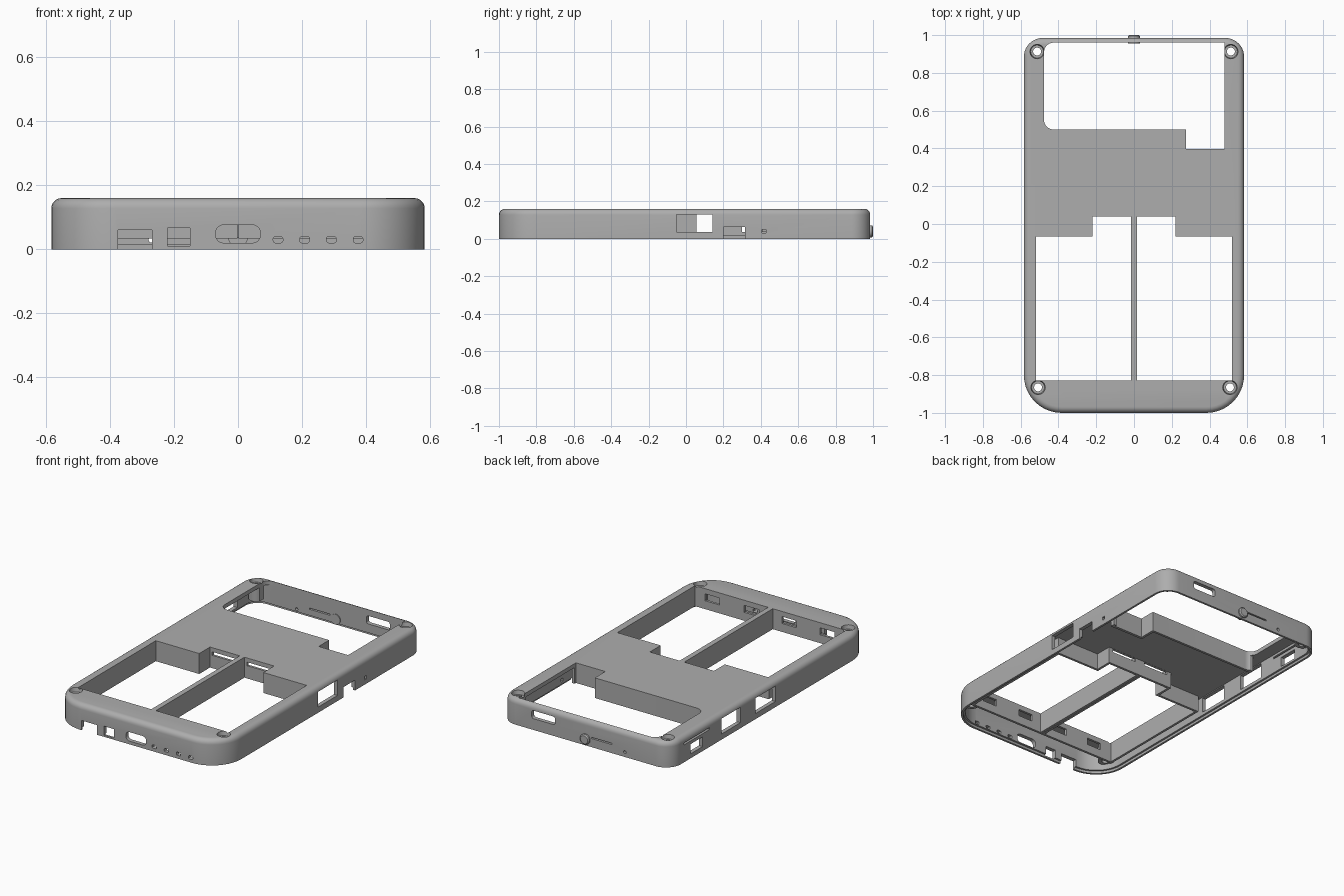
import bpy, bmesh, math
from mathutils import Matrix, Vector

cube = bpy.data.objects.get("Cube")
if cube:
    bpy.data.objects.remove(cube, do_unlink=True)

grey = bpy.data.materials.new("mid_grey")
grey.use_nodes = True
tone = (0.42, 0.42, 0.42, 1)
grey.diffuse_color = tone
grey.node_tree.nodes["Principled BSDF"].inputs["Base Color"].default_value = tone


def outline(x0, x1, y0, y1, radii, steps=10):
    """Rectangle outline; radii run front-left, front-right, back-right, back-left."""
    corners = [(x0, y0, 1, 1), (x1, y0, -1, 1), (x1, y1, -1, -1), (x0, y1, 1, -1)]
    pts = []
    for i, ((cx, cy, sx, sy), r) in enumerate(zip(corners, radii)):
        if r <= 0:
            pts.append((cx, cy))
            continue
        for k in range(steps + 1):
            a = math.pi + (i + k / steps) * math.pi / 2
            pts.append((cx + sx * r + r * math.cos(a), cy + sy * r + r * math.sin(a)))
    return pts


def loft(bm, rings, matrix=Matrix.Identity(4)):
    """Closed solid through rings of (points, height)."""
    loops = [[bm.verts.new(matrix @ Vector((x, y, z))) for x, y in pts] for pts, z in rings]
    n = len(loops[0])
    bm.faces.new(loops[0][::-1])
    bm.faces.new(loops[-1])
    for a, b in zip(loops, loops[1:]):
        for i in range(n):
            j = (i + 1) % n
            bm.faces.new((a[i], a[j], b[j], b[i]))


def box(bm, x0, x1, y0, y1, z0, z1):
    pts = outline(x0, x1, y0, y1, [0] * 4)
    loft(bm, [(pts, z0), (pts, z1)])


def rod(bm, x, y, r0, r1, z0, z1, matrix=Matrix.Identity(4)):
    ring = lambda r: [(x + r * math.cos(k * math.pi / 12), y + r * math.sin(k * math.pi / 12))
                      for k in range(24)]
    loft(bm, [(ring(r0), z0), (ring(r1), z1)], matrix)


def make(name, bm):
    bmesh.ops.recalc_face_normals(bm, faces=bm.faces)
    mesh = bpy.data.meshes.new(name)
    bm.to_mesh(mesh)
    bm.free()
    mesh.materials.append(grey)
    ob = bpy.data.objects.new(name, mesh)
    bpy.context.collection.objects.link(ob)
    return ob


def combine(target, bm, operation):
    tool = make("tool", bm)
    tool.hide_render = True
    mod = target.modifiers.new("combine", 'BOOLEAN')
    mod.operation, mod.object, mod.solver, mod.use_self = operation, tool, 'EXACT', True
    activate(target)
    bpy.ops.object.modifier_apply(modifier=mod.name)
    bpy.data.objects.remove(tool, do_unlink=True)


def activate(ob):
    bpy.ops.object.select_all(action='DESELECT')
    ob.select_set(True)
    bpy.context.view_layer.objects.active = ob


def body(inset):
    f, b = 0.2 - inset, 0.1 - inset
    return outline(-0.583 + inset, 0.583 - inset, -1 + inset, 0.985 - inset, [f, f, b, b])


# Local XY becomes XZ for openings in the front and back walls
upright = Matrix.Rotation(math.pi / 2, 4, 'X')

# Outer shell with a rounded top edge, hollow from below
bm = bmesh.new()
edge = 0.032
rings = [(body(0), 0)]
for k in range(6):
    a = k / 5 * math.pi / 2
    rings.append((body(edge * (1 - math.cos(a))), 0.16 - edge * (1 - math.sin(a))))
loft(bm, rings)
case = make("case_shell", bm)
bm = bmesh.new()
loft(bm, [(body(0.025), -0.1), (body(0.025), 0.135)])
combine(case, bm, 'DIFFERENCE')

# Window footprints: left and right bays, each with a narrower step at the back
bays = []
for s in (-1, 1):
    for far, back in ((0.518, -0.066), (0.22, 0.04)):
        x0, x1 = sorted((s * 0.016, s * far))
        bays.append((x0, x1, -0.828, back))
screws = [(-0.513, 0.913), (0.513, 0.913), (-0.508, -0.865), (0.508, -0.865)]

# Skirt walls around the bays, walls at the rear window and screw bosses
bm = bmesh.new()
t = 0.015
for x0, x1, y0, y1 in bays:
    box(bm, x0 - t, x1 + t, y0 - t, y1 + t, 0.033, 0.147)
box(bm, -0.476, 0.29, 0.485, 0.51, 0.035, 0.147)
box(bm, 0.26, 0.29, 0.38, 0.51, 0.035, 0.147)
box(bm, 0.26, 0.495, 0.38, 0.41, 0.035, 0.147)
for x, y in screws:
    rod(bm, x, y, 0.044, 0.044, 0.05, 0.147)
combine(case, bm, 'UNION')

# Windows through the top
bm = bmesh.new()
for x0, x1, y0, y1 in bays:
    box(bm, x0, x1, y0, y1, -0.1, 0.3)
pts = outline(-0.476, 0.478, 0.5, 0.96, [0.05, 0, 0, 0.05])
loft(bm, [(pts, -0.1), (pts, 0.3)])
box(bm, 0.276, 0.478, 0.397, 0.6, -0.1, 0.3)
combine(case, bm, 'DIFFERENCE')

# Screw holes with recessed heads, and a stepped lip around the bottom rim
bm = bmesh.new()
for x, y in screws:
    rod(bm, x, y, 0.021, 0.021, -0.1, 0.3)
    rod(bm, x, y, 0.034, 0.04, 0.135, 0.17)
loft(bm, [(body(0.013), -0.1), (body(0.013), 0.015)])
combine(case, bm, 'DIFFERENCE')

# Openings in the side, front and back walls
bm = bmesh.new()
box(bm, 0.545, 0.7, -0.05, 0.143, 0.035, 0.13)
box(bm, 0.545, 0.7, 0.2, 0.315, -0.1, 0.064)
box(bm, 0.545, 0.7, 0.407, 0.428, 0.03, 0.05)
for y0, y1, z0, z1 in ((-0.045, 0.15, 0.035, 0.13), (0.3, 0.485, 0.035, 0.13),
                       (0.6, 0.85, 0.108, 0.12), (0.67, 0.79, 0.028, 0.088)):
    box(bm, -0.7, -0.545, y0, y1, z0, z1)
box(bm, -0.375, -0.268, -1.1, -0.93, -0.1, 0.06)
box(bm, -0.22, -0.15, -1.1, -0.93, 0.01, 0.066)
pts = outline(-0.07, 0.07, 0.02, 0.076, [0.025] * 4, 6)
loft(bm, [(pts, 0.93), (pts, 1.1)], upright)
for k in range(4):
    x = 0.125 + k * 0.0833
    pts = outline(x - 0.015, x + 0.015, 0.02, 0.04, [0.007] * 4, 3)
    loft(bm, [(pts, 0.93), (pts, 1.1)], upright)
pts = outline(0.21, 0.37, 0.07, 0.12, [0.012] * 4, 3)
loft(bm, [(pts, -1.1), (pts, -0.93)], upright)
box(bm, -0.18, -0.04, 0.93, 1.1, 0.053, 0.061)
rod(bm, -0.27, 0.03, 0.009, 0.009, -1.1, -0.93, upright)
# Vents in the bay skirts
for x in (-0.39, -0.13, 0.13, 0.4):
    box(bm, x - 0.05, x + 0.05, -0.86, -0.815, 0.085, 0.128)
for x in (-0.12, 0.12):
    box(bm, x - 0.085, x + 0.085, 0.03, 0.07, 0.112, 0.134)
combine(case, bm, 'DIFFERENCE')

# Round button in the back wall
bm = bmesh.new()
rod(bm, 0, 0.04, 0.025, 0.032, -1.0, -0.994, upright)
rod(bm, 0, 0.04, 0.032, 0.032, -0.994, -0.955, upright)
button = make("back_button", bm)

for ob in (case, button):
    activate(ob)
    bpy.ops.object.shade_smooth_by_angle(angle=math.radians(30))
